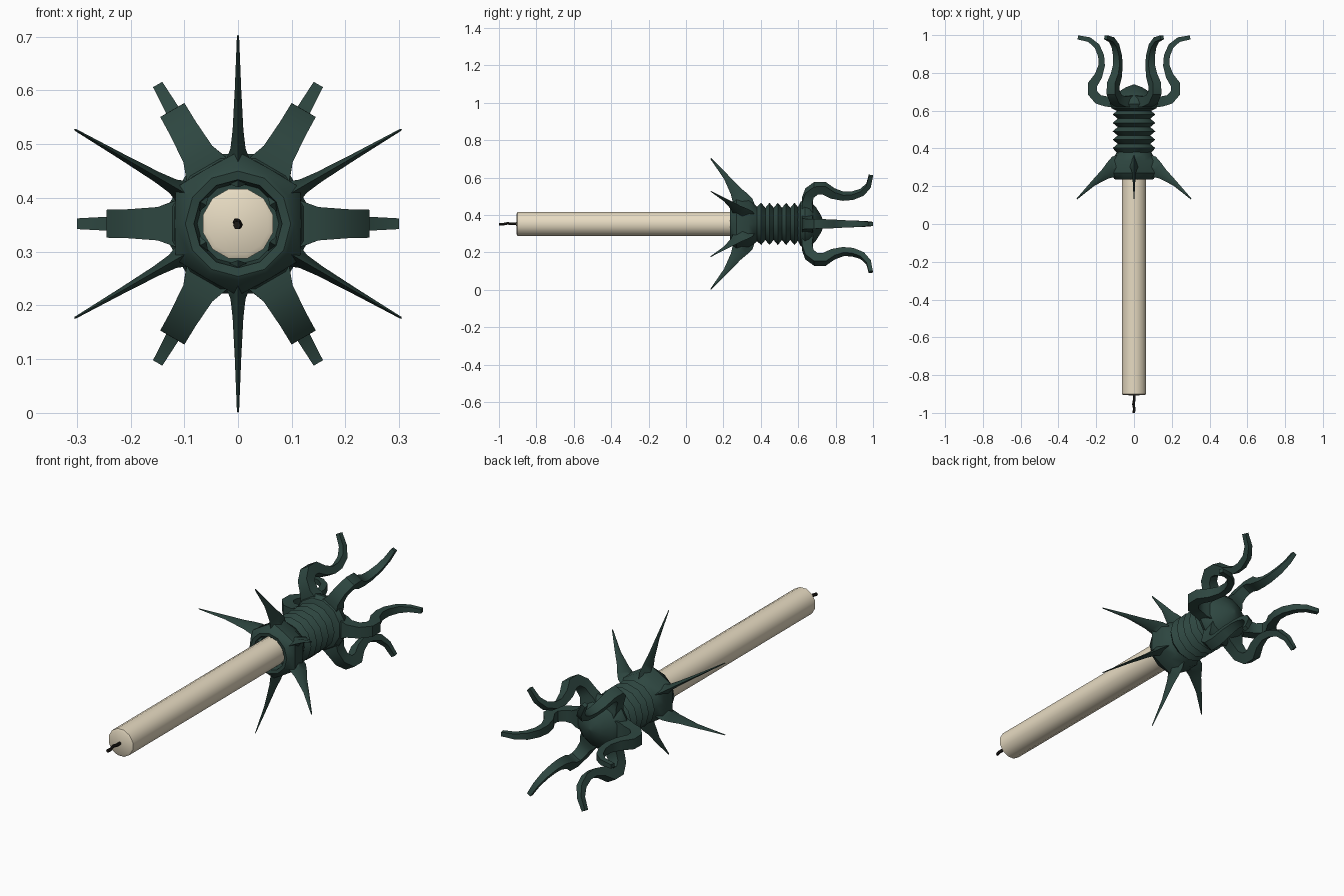
import bpy, bmesh
from math import cos, sin, pi, radians
from mathutils import Vector

if "Cube" in bpy.data.objects:
    bpy.data.objects.remove(bpy.data.objects["Cube"])

CZ = 0.352  # height of the long axis (runs along y)


def material(name, rgb):
    m = bpy.data.materials.new(name)
    m.diffuse_color = (*rgb, 1)
    m.use_nodes = True
    m.node_tree.nodes["Principled BSDF"].inputs["Base Color"].default_value = m.diffuse_color
    return m


GREEN = material("dark_green_metal", (0.027, 0.062, 0.052))
WAX = material("cream_wax", (0.80, 0.71, 0.54))
BLACK = material("burnt_wick", (0.012, 0.010, 0.008))


def polar(r, a, y):
    return Vector((r * cos(a), y, CZ + r * sin(a)))


def skin(name, rings, mat, angle=35):
    """Bridge consecutive rings of points and cap both ends."""
    bm = bmesh.new()
    loops = [[bm.verts.new(p) for p in ring] for ring in rings]
    n = len(loops[0])
    for a, b in zip(loops, loops[1:]):
        for i in range(n):
            j = (i + 1) % n
            bm.faces.new((a[i], a[j], b[j], b[i]))
    bm.faces.new(loops[0])
    bm.faces.new(loops[-1])
    bmesh.ops.recalc_face_normals(bm, faces=bm.faces)
    me = bpy.data.meshes.new(name)
    bm.to_mesh(me)
    bm.free()
    ob = bpy.data.objects.new(name, me)
    bpy.context.collection.objects.link(ob)
    me.materials.append(mat)
    bpy.ops.object.select_all(action='DESELECT')
    ob.select_set(True)
    bpy.context.view_layer.objects.active = ob
    bpy.ops.object.shade_smooth_by_angle(angle=radians(angle))
    return ob


def lathe(name, profile, mat, n=12, phase=0.0, angle=35):
    """Profile entries are (y, radius[, flat]); flat < 1 pulls every other
    vertex inward, turning the 12-gon into a hexagon."""
    rings = []
    for y, r, *flat in profile:
        f = flat[0] if flat else 1
        rings.append([polar(r * (f if i % 2 == 0 else 1),
                            2 * pi * i / n + phase, y) for i in range(n)])
    return skin(name, rings, mat, angle)


def limb(name, stations, ang, section, mat):
    """Sweep a section along a radial path; stations are
    (radius, y, half thickness, half width)."""
    rings = []
    side = Vector((-sin(ang), 0, cos(ang)))
    pts = [polar(s[0], ang, s[1]) for s in stations]
    for i, (r, y, t, w) in enumerate(stations):
        tangent = (pts[min(i + 1, len(pts) - 1)] - pts[max(i - 1, 0)]).normalized()
        normal = tangent.cross(side)
        rings.append([pts[i] + normal * t * u + side * w * v for u, v in section])
    return skin(name, rings, mat, 40)


# Candle and its crooked wick
lathe("candle", [(-0.908, 0.004), (-0.905, 0.058), (-0.900, 0.067), (0.31, 0.067)],
      WAX, phase=pi / 12)
wick = [(0, 0, -0.89), (0.001, 0, -0.93), (-0.003, 0.003, -0.955),
        (0.002, -0.002, -0.98), (-0.002, -0.003, -1.0)]
skin("wick", [[Vector((x + 0.007 * cos(k * pi / 3), y, CZ + z + 0.008 * sin(k * pi / 3)))
               for k in range(6)] for x, z, y in wick], BLACK)

# Hollow hexagonal cup holding the candle
lathe("cup", [(0.39, 0.085), (0.365, 0.105, 0.95), (0.335, 0.13, 0.88), (0.27, 0.134, 0.88),
              (0.24, 0.106), (0.235, 0.098), (0.238, 0.082), (0.30, 0.076), (0.305, 0.01)], GREEN)

# Ribbed neck
ribs = [(0.375, 0.088)]
for k in range(5):
    y = 0.402 + 0.0445 * k
    ribs += [(y, 0.113), (y + 0.022, 0.086)]
lathe("ribbed_neck", ribs, GREEN)

# Domed end piece carrying the arms
lathe("dome", [(0.595, 0.085), (0.612, 0.122), (0.635, 0.134), (0.66, 0.128), (0.695, 0.092),
               (0.722, 0.048), (0.738, 0.006)], GREEN, phase=pi / 12)

# Six thorn spikes swept back over the candle
spike = [(0.080, 0.310, 0.062, 0.034), (0.115, 0.303, 0.056, 0.024), (0.140, 0.288, 0.045, 0.014),
         (0.175, 0.266, 0.031, 0.010), (0.250, 0.215, 0.015, 0.006), (0.350, 0.132, 0.003, 0.002)]
diamond = [(1, 0), (0, 1), (-1, 0), (0, -1)]
for k in range(6):
    limb(f"spike_{k + 1}", spike, radians(30 + 60 * k), diamond, GREEN)

# Six S-curved arms
arm = [(0.075, 0.650, 0.032, 0.050), (0.120, 0.648, 0.029, 0.042), (0.145, 0.648, 0.027, 0.031),
       (0.190, 0.660, 0.026, 0.027), (0.220, 0.695, 0.026, 0.026), (0.220, 0.738, 0.026, 0.025),
       (0.188, 0.785, 0.021, 0.023), (0.171, 0.840, 0.017, 0.020), (0.174, 0.890, 0.016, 0.018),
       (0.196, 0.942, 0.015, 0.016), (0.237, 0.976, 0.013, 0.013), (0.297, 0.988, 0.011, 0.010)]
box = [(1, 1), (-1, 1), (-1, -1), (1, -1)]
for k in range(6):
    limb(f"curved_arm_{k + 1}", arm, radians(60 * k), box, GREEN)
